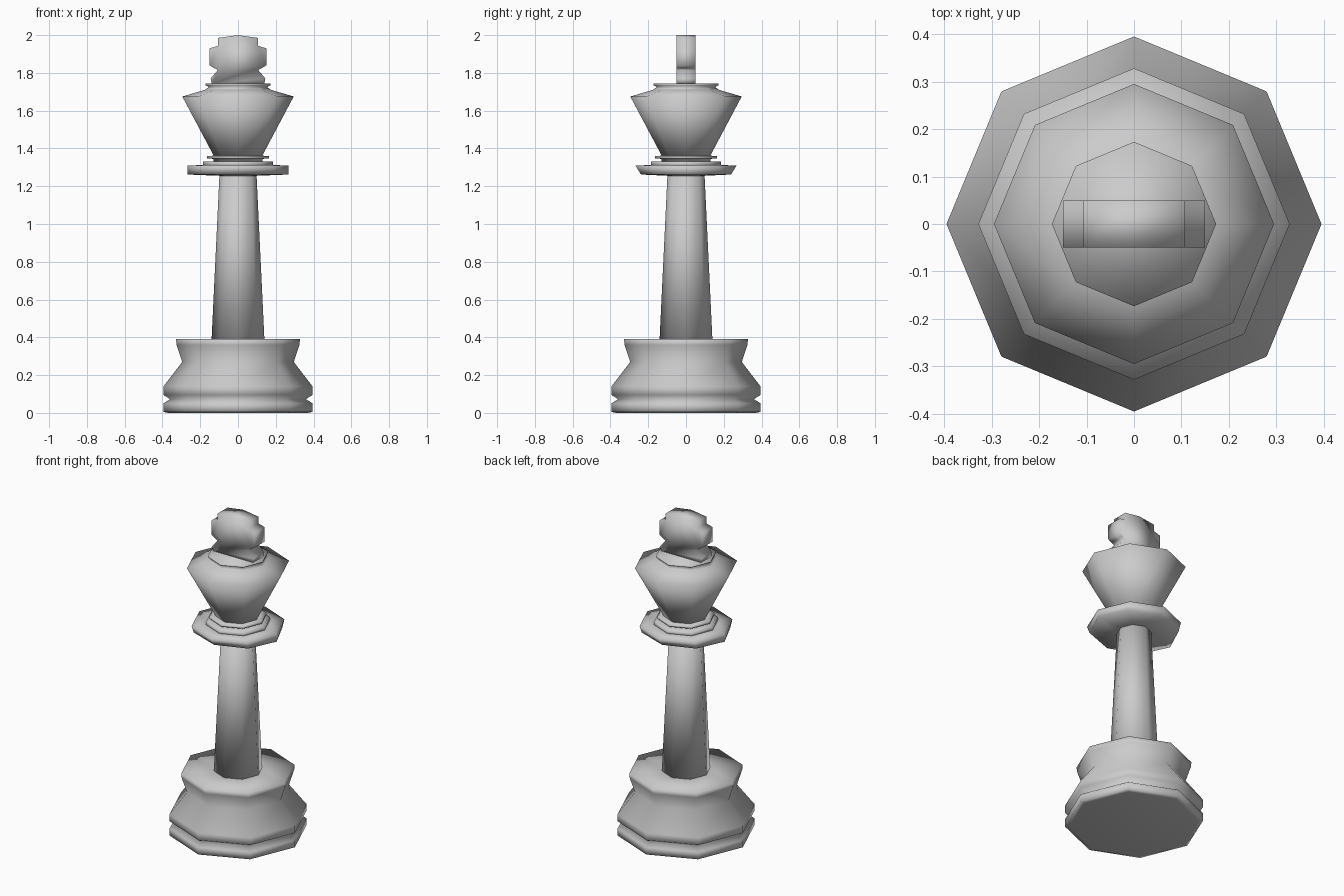
import bpy, bmesh
from math import cos, sin, pi

if "Cube" in bpy.data.objects:
    bpy.data.objects.remove(bpy.data.objects["Cube"])

SIDES = 8


def finish(name, bm):
    bmesh.ops.recalc_face_normals(bm, faces=bm.faces)
    mesh = bpy.data.meshes.new(name)
    bm.to_mesh(mesh)
    bm.free()
    for p in mesh.polygons:
        p.use_smooth = True
    obj = bpy.data.objects.new(name, mesh)
    bpy.context.collection.objects.link(obj)
    return obj


def lathe(name, profile):
    """Eight-sided turned part from (radius, z[, y_scale]) points, capped."""
    bm = bmesh.new()
    rings = []
    for r, z, *ys in profile:
        k = ys[0] if ys else 1.0
        rings.append([bm.verts.new((r * cos(2 * pi * i / SIDES),
                                    r * k * sin(2 * pi * i / SIDES), z))
                      for i in range(SIDES)])
    for a, b in zip(rings, rings[1:]):
        for i in range(SIDES):
            j = (i + 1) % SIDES
            bm.faces.new((a[i], a[j], b[j], b[i]))
    bm.faces.new(rings[0][::-1])
    bm.faces.new(rings[-1])
    return finish(name, bm)


# Foot with groove and flared top
lathe("base", [(0.37, 0), (0.395, 0.005), (0.395, 0.05), (0.36, 0.073),
               (0.395, 0.095), (0.395, 0.14), (0.295, 0.27), (0.325, 0.36),
               (0.328, 0.39), (0.14, 0.39)])

# Tapered column
lathe("shaft", [(0.14, 0.385), (0.098, 1.265)])

# Wide collar, narrower underneath from front to back
lathe("collar", [(0.09, 1.255), (0.268, 1.262, 0.89), (0.268, 1.31),
                 (0.18, 1.312)])

# Stacked thin rings
lathe("lower_ring", [(0.185, 1.305), (0.185, 1.33), (0.13, 1.332)])
lathe("upper_ring", [(0.13, 1.33), (0.13, 1.345), (0.165, 1.347),
                     (0.165, 1.36), (0.125, 1.362)])

# Flared head with small rim
lathe("head", [(0.125, 1.355), (0.295, 1.675), (0.175, 1.71), (0.155, 1.725),
               (0.173, 1.735), (0.173, 1.743)])

# Cross finial: half outline mirrored, then given thickness
half = [(0.138, 1.74), (0.145, 1.77), (0.107, 1.815), (0.125, 1.825),
        (0.15, 1.84), (0.15, 1.93), (0.107, 1.943), (0.107, 1.985)]
outline = half + [(0, 2.0)] + [(-x, z) for x, z in reversed(half)]
bm = bmesh.new()
front = [bm.verts.new((x, -0.05, z)) for x, z in outline]
back = [bm.verts.new((x, 0.05, z)) for x, z in outline]
bm.faces.new(front)
bm.faces.new(back[::-1])
n = len(outline)
for i in range(n):
    j = (i + 1) % n
    bm.faces.new((front[j], front[i], back[i], back[j]))
finish("cross_finial", bm)
